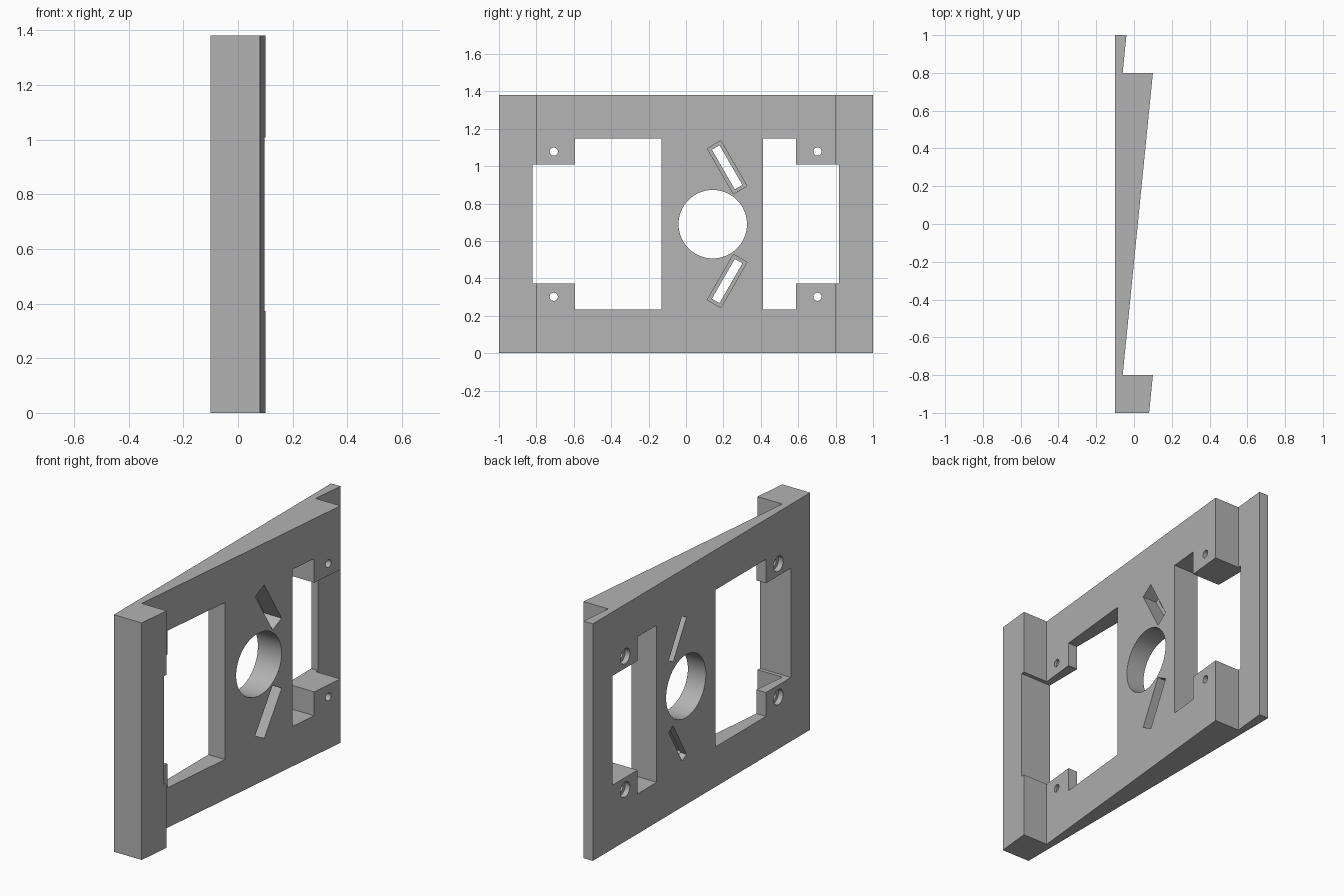
import bpy
import bmesh
from math import cos, sin, pi, radians
from mathutils import Vector

cube = bpy.data.objects.get("Cube")
if cube:
    bpy.data.objects.remove(cube, do_unlink=True)

HEIGHT = 1.38
MID = HEIGHT / 2

grey = bpy.data.materials.new("plain grey")
grey.use_nodes = True
colour = (0.45, 0.45, 0.45, 1)
grey.diffuse_color = colour
grey.node_tree.nodes["Principled BSDF"].inputs["Base Color"].default_value = colour


def prism(name, points, offset):
    """Extrude a closed outline of 3D points along the offset."""
    bm = bmesh.new()
    face = bm.faces.new([bm.verts.new(p) for p in points])
    moved = bmesh.ops.extrude_face_region(bm, geom=[face])["geom"]
    verts = [v for v in moved if isinstance(v, bmesh.types.BMVert)]
    bmesh.ops.translate(bm, verts=verts, vec=Vector(offset))
    bmesh.ops.recalc_face_normals(bm, faces=bm.faces)
    mesh = bpy.data.meshes.new(name)
    bm.to_mesh(mesh)
    bm.free()
    mesh.materials.append(grey)
    obj = bpy.data.objects.new(name, mesh)
    bpy.context.collection.objects.link(obj)
    return obj


# Sawtooth wedge panel
profile = [(-0.1, -1), (0.08, -1), (0.1, -0.8), (-0.06, -0.8),
           (0.1, 0.8), (-0.06, 0.8), (-0.04, 1), (-0.1, 1)]
panel = prism("wedge_panel", [(x, y, 0) for x, y in profile], (0, 0, HEIGHT))


def cut(outline, x0=-0.2, x1=0.2):
    """Cut a (y, z) outline out of the panel between two depths."""
    cutter = prism("cutter", [(x0, y, z) for y, z in outline], (x1 - x0, 0, 0))
    cutter.hide_render = True
    mod = panel.modifiers.new("cut", "BOOLEAN")
    mod.operation = "DIFFERENCE"
    mod.solver = "EXACT"
    mod.object = cutter
    bpy.context.view_layer.objects.active = panel
    bpy.ops.object.modifier_apply(modifier=mod.name)
    bpy.data.objects.remove(cutter, do_unlink=True)


def circle(y, z, r, n):
    return [(y + r * cos(2 * pi * i / n), z + r * sin(2 * pi * i / n))
            for i in range(n)]


def slot(y, z, length, width, angle):
    c, s = cos(angle), sin(angle)
    corners = [(-1, -1), (1, -1), (1, 1), (-1, 1)]
    return [(y + (a * length * c - b * width * s) / 2,
             z + (a * length * s + b * width * c) / 2) for a, b in corners]


# Stepped windows either side of the centre
for inner, step, outer in ((-0.13, -0.593, -0.822), (0.412, 0.588, 0.818)):
    upper = [(inner, 0.457), (step, 0.457), (step, 0.318), (outer, 0.318)]
    lower = [(y, -z) for y, z in reversed(upper)]
    cut([(y, MID + z) for y, z in upper + lower])

# Large round opening
cut(circle(0.143, MID, 0.183, 64))

for side in (-1, 1):
    # Slanted slots with a recessed ledge
    z = MID + side * 0.304
    angle = radians(-60 * side)
    cut(slot(0.22, z, 0.28, 0.084, angle), -0.06, 0.2)
    cut(slot(0.22, z, 0.245, 0.047, angle))
    # Counterbored screw holes
    for y in (-0.707, 0.703):
        cut(circle(y, MID + side * 0.388, 0.022, 24))
        cut(circle(y, MID + side * 0.388, 0.044, 32), -0.2, -0.07)

bpy.ops.object.select_all(action="DESELECT")
panel.select_set(True)
bpy.context.view_layer.objects.active = panel
bpy.ops.object.shade_smooth_by_angle(angle=radians(30))
